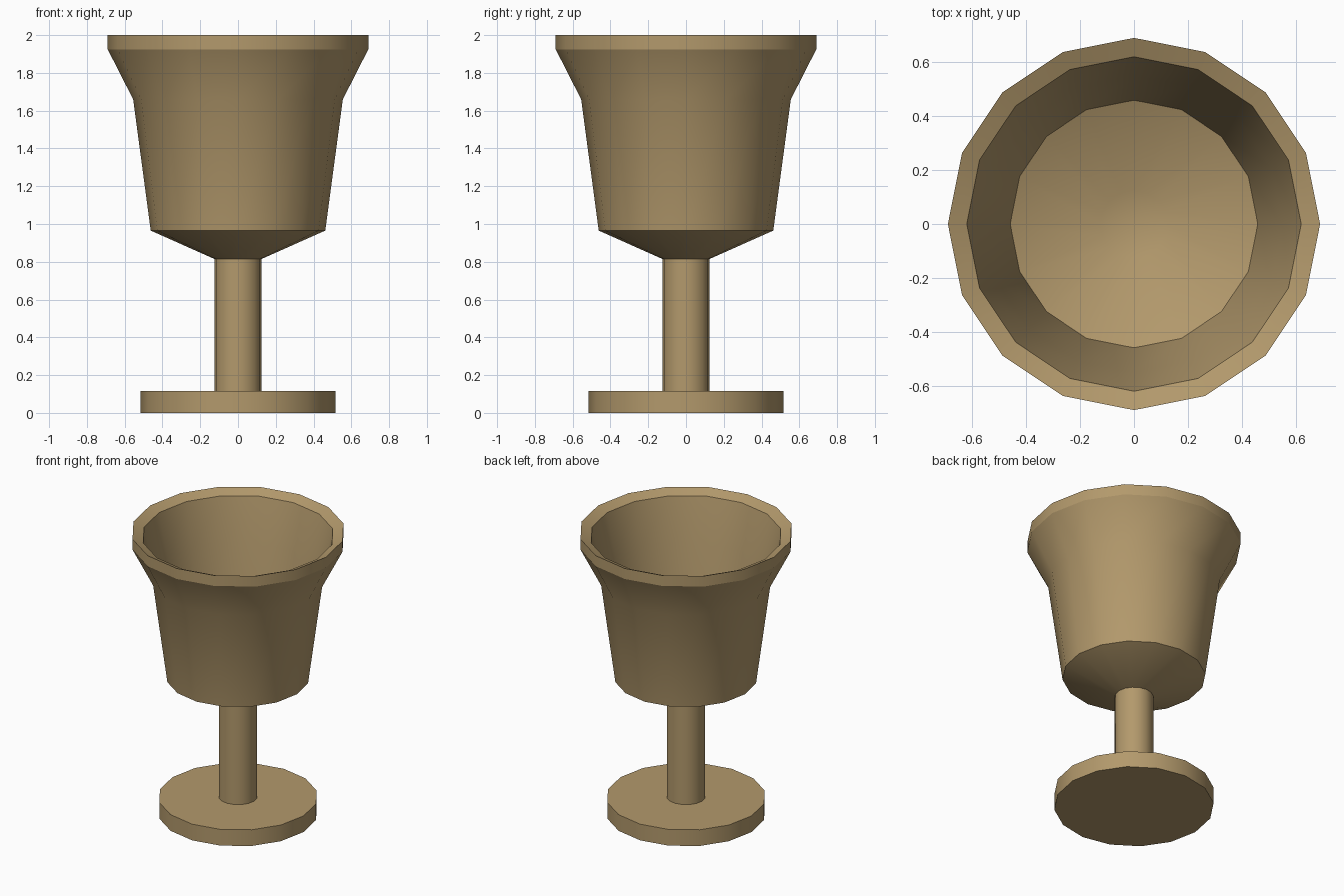
import bpy, bmesh, math

if "Cube" in bpy.data.objects:
    bpy.data.objects.remove(bpy.data.objects["Cube"])

SIDES = 16

mat = bpy.data.materials.new("tan_wood")
mat.diffuse_color = (0.45, 0.32, 0.15, 1)
mat.use_nodes = True
mat.node_tree.nodes["Principled BSDF"].inputs["Base Color"].default_value = mat.diffuse_color


def lathe(name, profile):
    """Revolve a bottom-to-top (radius, z) profile; radius 0 makes a pole."""
    bm = bmesh.new()
    rings = []
    for r, z in profile:
        n = SIDES if r else 1
        rings.append([bm.verts.new((r * math.cos(2 * math.pi * i / SIDES),
                                    r * math.sin(2 * math.pi * i / SIDES), z))
                      for i in range(n)])
    for a, b in zip(rings, rings[1:]):
        for i in range(SIDES):
            j = (i + 1) % SIDES
            if len(a) == 1:
                bm.faces.new((a[0], b[j], b[i]))
            elif len(b) == 1:
                bm.faces.new((a[i], a[j], b[0]))
            else:
                bm.faces.new((a[i], a[j], b[j], b[i]))
    bmesh.ops.recalc_face_normals(bm, faces=bm.faces)
    mesh = bpy.data.meshes.new(name)
    bm.to_mesh(mesh)
    bm.free()
    mesh.materials.append(mat)
    obj = bpy.data.objects.new(name, mesh)
    bpy.context.collection.objects.link(obj)
    bpy.ops.object.select_all(action='DESELECT')
    obj.select_set(True)
    bpy.context.view_layer.objects.active = obj
    bpy.ops.object.shade_smooth_by_angle(angle=math.radians(26))
    return obj


# Foot disc and stem
lathe("foot_and_stem", [(0, 0), (0.515, 0), (0.515, 0.115), (0.125, 0.115),
                        (0.125, 0.815), (0, 0.815)])

# Thin-walled bowl: outside up to the lip, then back down the inside
lathe("bowl", [(0, 0.815), (0.125, 0.815), (0.462, 0.965), (0.555, 1.66),
               (0.69, 1.925), (0.69, 2.0), (0.62, 1.968),
               (0.551, 1.66), (0.459, 0.969), (0.125, 0.819), (0, 0.819)])
